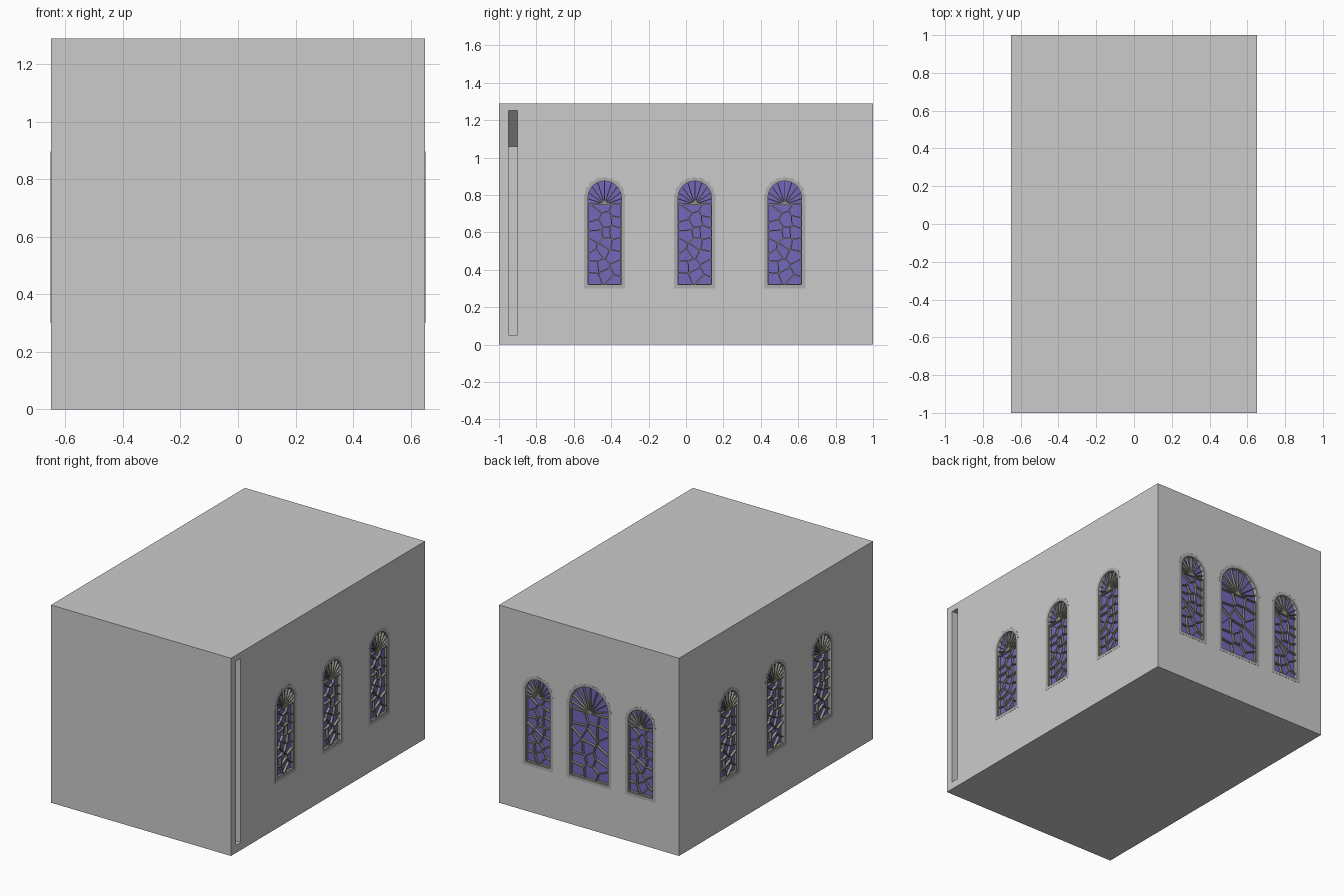
import bpy, bmesh, math, random
from mathutils import Matrix, Vector

if "Cube" in bpy.data.objects:
    bpy.data.objects.remove(bpy.data.objects["Cube"])

SPRING, BOTTOM, DEPTH = 0.785, 0.30, 0.03


def material(name, color):
    m = bpy.data.materials.new(name)
    m.diffuse_color = (*color, 1)
    m.use_nodes = True
    m.node_tree.nodes["Principled BSDF"].inputs["Base Color"].default_value = m.diffuse_color
    return m


STONE = material("frame_stone", (0.42, 0.42, 0.42))
LEAD = material("lead", (0.30, 0.29, 0.24))
GLASS = material("blue_glass", (0.17, 0.14, 0.50))


def prism(bm, pts, d0, d1):
    """Extrude a flat counter-clockwise outline from depth d0 to d1."""
    lo = [bm.verts.new((x, y, d0)) for x, y in pts]
    hi = [bm.verts.new((x, y, d1)) for x, y in pts]
    n = len(pts)
    bm.faces.new(lo[::-1])
    bm.faces.new(hi)
    for i in range(n):
        j = (i + 1) % n
        bm.faces.new((lo[i], lo[j], hi[j], hi[i]))


def finish(bm, name, mat=None, matrix=None):
    bmesh.ops.recalc_face_normals(bm, faces=bm.faces)
    if matrix:
        bm.transform(matrix)
    me = bpy.data.meshes.new(name)
    bm.to_mesh(me)
    bm.free()
    ob = bpy.data.objects.new(name, me)
    bpy.context.collection.objects.link(ob)
    if mat:
        me.materials.append(mat)
    return ob


def rect(x0, x1, y0, y1):
    return [(x0, y0), (x1, y0), (x1, y1), (x0, y1)]


def arch(r, bottom, n=24):
    arc = [(r * math.cos(math.pi * i / n), SPRING + r * math.sin(math.pi * i / n))
           for i in range(n + 1)]
    return [(-r, bottom), (r, bottom)] + arc


def bar(bm, a, b, w=0.0032):
    a, b = Vector(a), Vector(b)
    if (b - a).length < 0.004:
        return
    d = (b - a).normalized() * w
    s = Vector((-d.y, d.x))
    prism(bm, [tuple(p) for p in (a - s, b - s, b + s, a + s)], -DEPTH, -0.008)


def clip(poly, mid, normal):
    """Keep the part of a convex outline behind a line."""
    out = []
    for p, q in zip(poly, poly[1:] + poly[:1]):
        dp, dq = (p - mid).dot(normal), (q - mid).dot(normal)
        if dp <= 0:
            out.append(p)
        if dp * dq < 0:
            out.append(p.lerp(q, dp / (dp - dq)))
    return out


def leadwork(bm, r):
    """Irregular panes below, a fan of bars in the arch."""
    random.seed(5)
    y0, y1 = BOTTOM + 0.02, 0.75
    cols, rows = 3, 7 if r < 0.1 else 6
    cw, ch = 2 * r / cols, (y1 - y0) / rows
    seeds = [Vector((-r + cw * (c + 0.5 + random.uniform(-.38, .38)),
                     y0 + ch * (k + 0.5 + (0.25 if c % 2 else -0.2) + random.uniform(-.3, .3))))
             for c in range(cols) for k in range(rows)]
    done = set()
    for s in seeds:
        cell = [Vector(p) for p in rect(-r, r, y0, y1)]
        for t in seeds:
            if t is not s:
                cell = clip(cell, (s + t) / 2, t - s)
        for p, q in zip(cell, cell[1:] + cell[:1]):
            m = (p + q) / 2
            key = (round(m.x, 4), round(m.y, 4))
            if key not in done:
                done.add(key)
                bar(bm, p, q)
    for i in range(1, 10):
        d = Vector((math.cos(math.pi * i / 10), math.sin(math.pi * i / 10)))
        e = Vector((0, y1))
        while abs(e.x) < r and (e.y < SPRING or (e - Vector((0, SPRING))).length < r):
            e += d * 0.002
        bar(bm, (0, y1), e, 0.0025)


def window(name, pos, normal, outer, cutter):
    n = Vector(normal)
    up = Vector((0, 0, 1))
    u = up.cross(n)
    mat = Matrix((u, up, n)).transposed().to_4x4()
    mat.translation = pos
    r = outer - 0.021
    # pocket in the wall
    pocket = bmesh.new()
    prism(pocket, arch(outer - 0.006, BOTTOM + 0.004), -DEPTH - 0.002, 0.02)
    bmesh.ops.recalc_face_normals(pocket, faces=pocket.faces)
    pocket.transform(mat)
    tmp = bpy.data.meshes.new("tmp")
    pocket.to_mesh(tmp)
    pocket.free()
    cutter.from_mesh(tmp)
    bpy.data.meshes.remove(tmp)
    # stone frame: jambs, sill, arch stones
    bm = bmesh.new()
    d0, d1 = -DEPTH, 0.001
    prism(bm, rect(-outer, -r, BOTTOM, SPRING), d0, d1)
    prism(bm, rect(r, outer, BOTTOM, SPRING), d0, d1)
    prism(bm, rect(-r, r, BOTTOM, BOTTOM + 0.02), d0, d1)
    count = 17
    for i in range(count):
        ro = outer + (0.002 if i % 2 == 0 else -0.003)
        angles = [math.pi * (i + k / 2) / count for k in range(3)]
        pts = [(ro * math.cos(a), SPRING + ro * math.sin(a)) for a in angles]
        pts += [(r * math.cos(a), SPRING + r * math.sin(a)) for a in angles[::-1]]
        prism(bm, pts, d0, d1)
    finish(bm, name + "_frame", STONE, mat)
    # glass
    bm = bmesh.new()
    prism(bm, arch(r + 0.004, BOTTOM + 0.01), -DEPTH - 0.002, -DEPTH + 0.006)
    finish(bm, name + "_glass", GLASS, mat)
    # leading
    bm = bmesh.new()
    leadwork(bm, r)
    finish(bm, name + "_leading", LEAD, mat)


# windows on both sides and the back
cut = bmesh.new()
for i, y in enumerate((-0.435, 0.047, 0.528)):
    window(f"right_window_{i}", (0.65, y, 0), (1, 0, 0), 0.11, cut)
for i, y in enumerate((-0.48, 0.0, 0.48)):
    window(f"left_window_{i}", (-0.65, y, 0), (-1, 0, 0), 0.11, cut)
for i, (x, r) in enumerate(((-0.37, 0.11), (0, 0.16), (0.37, 0.11))):
    window(f"back_window_{i}", (x, 1, 0), (0, 1, 0), r, cut)

# slot for a sliding panel, with a sloped far top corner
slot = bmesh.new()
prism(slot, [(-0.60, 0.05), (0.70, 0.05), (0.70, 1.25), (-0.41, 1.25), (-0.60, 1.06)], 0.90, 0.95)
slot_ob = finish(slot, "slot_cutter", None, Matrix.Rotation(math.pi / 2, 4, 'X'))
cut.from_mesh(slot_ob.data)
bpy.data.objects.remove(slot_ob)
cutter = finish(cut, "wall_cutter")
cutter.hide_render = True

# solid building body
bm = bmesh.new()
prism(bm, rect(-0.65, 0.65, -1, 1), 0, 1.29)
body = finish(bm, "building_body")
mod = body.modifiers.new("openings", 'BOOLEAN')
mod.operation = 'DIFFERENCE'
mod.solver = 'EXACT'
mod.object = cutter
bpy.context.view_layer.objects.active = body
bpy.ops.object.modifier_apply(modifier=mod.name)
bpy.data.objects.remove(cutter)
